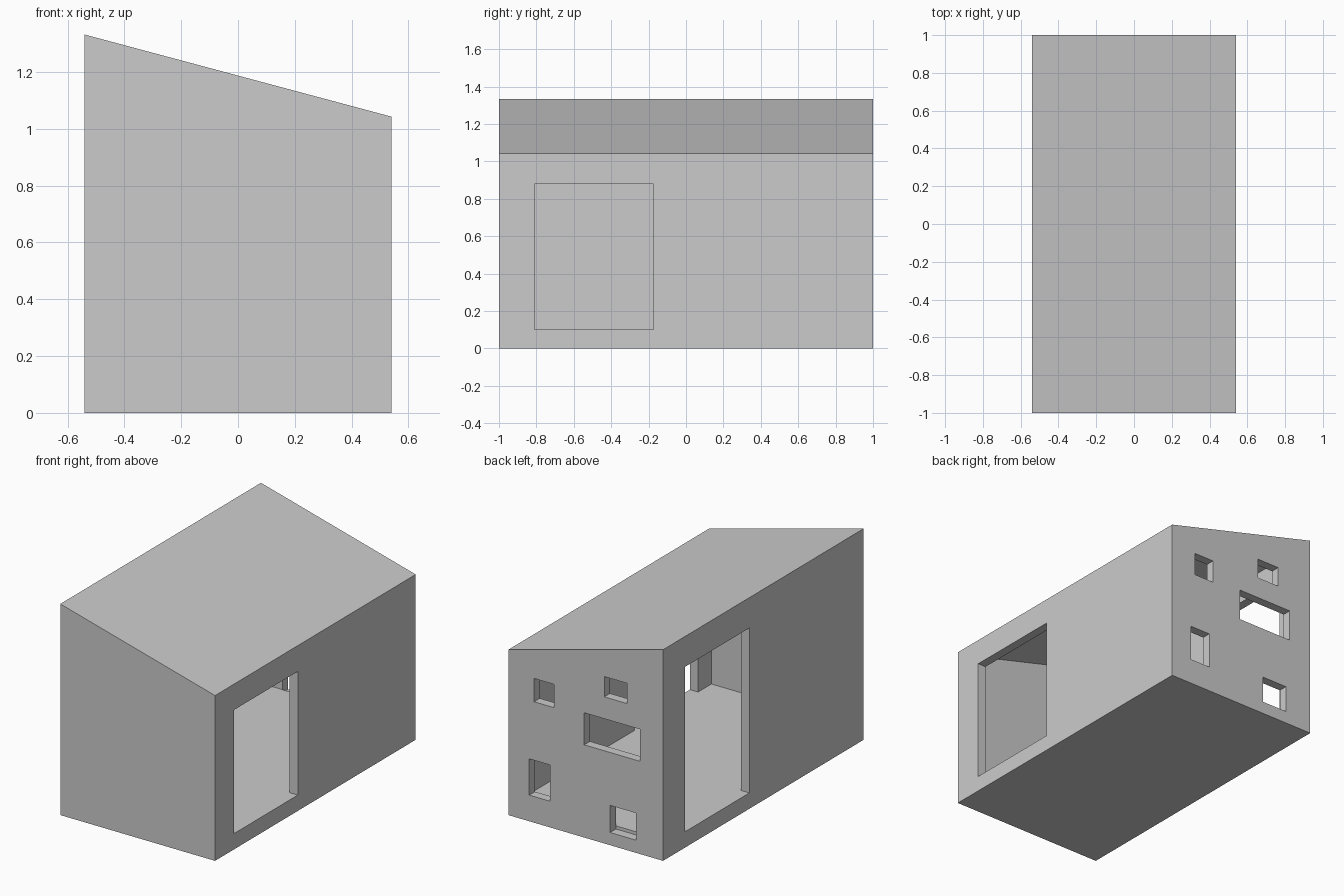
import bpy

if "Cube" in bpy.data.objects:
    bpy.data.objects.remove(bpy.data.objects["Cube"])

HX, HY = 0.54, 1.0          # half width and half depth
LOW, HIGH = 1.043, 1.332    # wall heights at right and left
T = 0.057                   # wall thickness
FLOOR, ROOF = 0.10, 0.045   # floor top and roof thickness


def roof_z(x):
    return LOW + (HX - x) * (HIGH - LOW) / (2 * HX)


def prism(name, profile, y0, y1):
    """Extrude an x-z profile along y."""
    n = len(profile)
    verts = [(x, y, z) for y in (y0, y1) for x, z in profile]
    faces = [list(range(n)), list(range(2 * n - 1, n - 1, -1))]
    faces += [[i, i + n, (i + 1) % n + n, (i + 1) % n] for i in range(n)]
    mesh = bpy.data.meshes.new(name)
    mesh.from_pydata(verts, [], faces)
    ob = bpy.data.objects.new(name, mesh)
    bpy.context.collection.objects.link(ob)
    return ob


def box(name, x0, x1, y0, y1, z0, z1):
    return prism(name, [(x0, z0), (x1, z0), (x1, z1), (x0, z1)], y0, y1)


def cut(target, cutter):
    cutter.hide_render = True
    mod = target.modifiers.new("cut", 'BOOLEAN')
    mod.operation, mod.solver, mod.object = 'DIFFERENCE', 'EXACT', cutter
    bpy.context.view_layer.objects.active = target
    bpy.ops.object.modifier_apply(modifier=mod.name)
    bpy.data.objects.remove(cutter)


# Shell with a single-pitch roof
house = prism("house_shell", [(-HX, 0), (HX, 0), (HX, LOW), (-HX, HIGH)], -HY, HY)

# Hollow room
ix = HX - T
cut(house, prism("room_cutter", [(-ix, FLOOR), (ix, FLOOR), (ix, roof_z(ix) - ROOF),
                                 (-ix, roof_z(-ix) - ROOF)], -HY + T, HY - T))

# Door openings on the right and left walls
cut(house, box("right_door_cutter", ix - 0.01, HX + 0.1, -0.81, -0.175, FLOOR, 0.88))
cut(house, box("left_door_cutter", -HX - 0.1, -ix + 0.01, 0.14, 0.78, FLOOR, 1.14))

# Back windows: x range, z range
windows = [(0.22, 0.36, 0.763, 0.91), (-0.29, -0.13, 0.925, 1.053),
           (-0.38, 0.01, 0.585, 0.787), (0.25, 0.394, 0.165, 0.394),
           (-0.35, -0.17, 0.08, 0.251)]
for x0, x1, z0, z1 in windows:
    cut(house, box("window_cutter", x0, x1, HY - T - 0.001, HY + 0.1, z0, z1))
